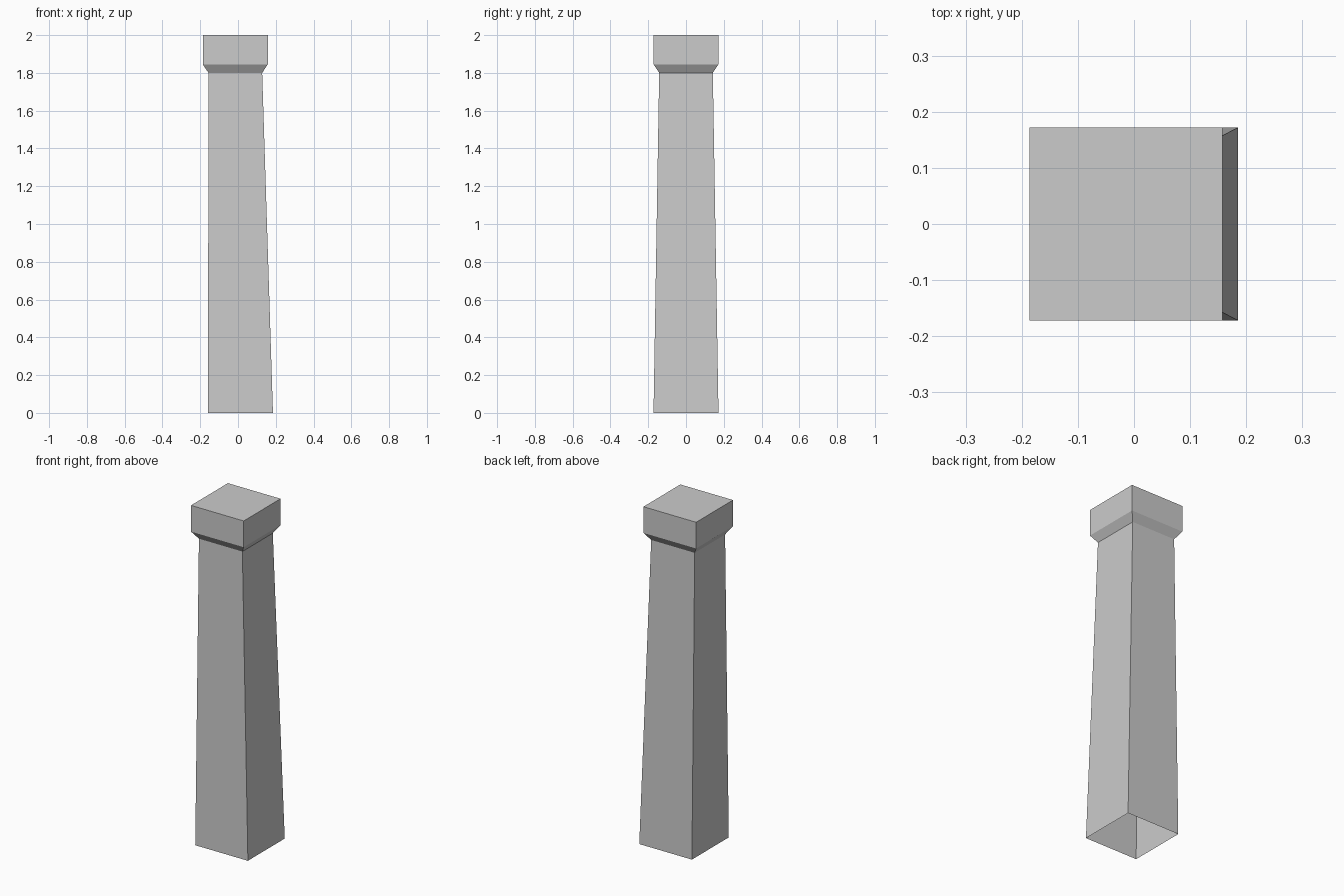
import bpy
import bmesh

cube = bpy.data.objects.get("Cube")
if cube:
    bpy.data.objects.remove(cube, do_unlink=True)

# Plain stone colour
stone = bpy.data.materials.new("grey stone")
stone.use_nodes = True
colour = (0.6, 0.6, 0.6, 1)
stone.diffuse_color = colour
stone.node_tree.nodes["Principled BSDF"].inputs["Base Color"].default_value = colour

# Square sections from the base up: height, centre x, half width
sections = [
    (0.0, 0.013, 0.172),     # foot of the shaft
    (1.8, -0.014, 0.142),    # neck
    (1.845, -0.0145, 0.172), # underside of the cap
    (2.0, -0.0145, 0.172),   # top of the cap
]

# Leaning tapered shaft with a flared cap, open underneath
bm = bmesh.new()
corners = [(-1, -1), (1, -1), (1, 1), (-1, 1)]
rings = [[bm.verts.new((cx + sx * half, sy * half, z)) for sx, sy in corners]
         for z, cx, half in sections]
for low, high in zip(rings, rings[1:]):
    for i in range(4):
        j = (i + 1) % 4
        bm.faces.new((low[i], low[j], high[j], high[i]))
bm.faces.new(rings[-1])

mesh = bpy.data.meshes.new("pillar")
bm.to_mesh(mesh)
bm.free()
mesh.materials.append(stone)
pillar = bpy.data.objects.new("pillar", mesh)
bpy.context.collection.objects.link(pillar)
